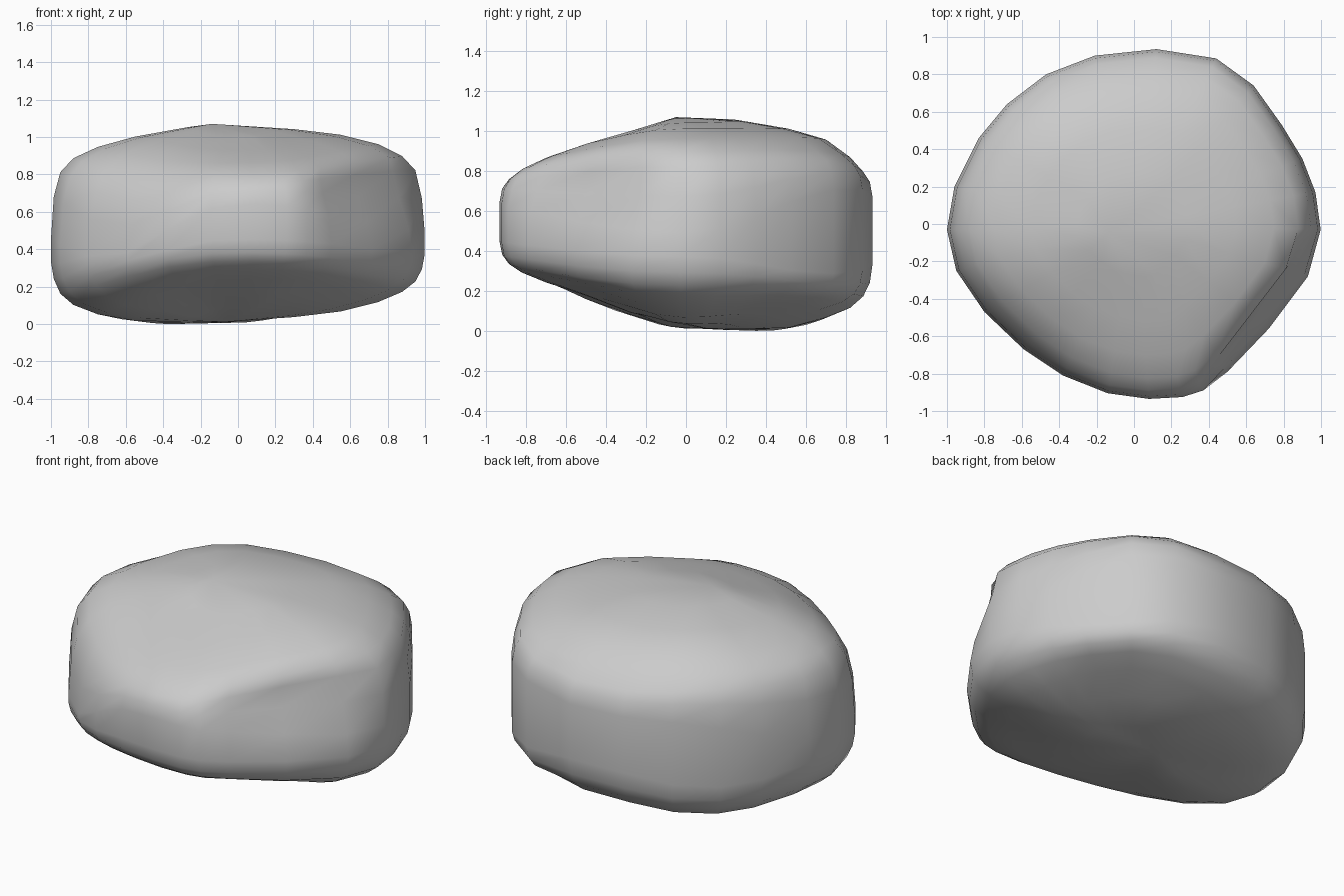
import bpy, bmesh
from mathutils import Vector

if "Cube" in bpy.data.objects:
    bpy.data.objects.remove(bpy.data.objects["Cube"])

# Plan outline of the boulder, counter-clockwise from the right
outline = [(.998, -.03), (.97, .17), (.9, .35), (.79, .53), (.64, .74), (.44, .885),
           (.12, .935), (-.21, .9), (-.47, .8), (-.68, .64), (-.83, .46), (-.96, .2),
           (-1, -.03), (-.95, -.25), (-.8, -.47), (-.59, -.67), (-.38, -.81), (-.14, -.905),
           (.08, -.935), (.26, -.925), (.37, -.89), (.5, -.79), (.72, -.56), (.93, -.28)]

# Rings from bottom to top: scale, height toward front, right, back, left, then
# height offsets at the back-right, front-left, back-left and front-right corners
rings = [(.3, .10, .045, .015, .02, .01, .01, -.005, .01),
         (.55, .19, .075, .02, .025, .04, .02, -.015, .02),
         (.75, .25, .125, .07, .06, .05, 0, -.04, .03),
         (.88, .30, .18, .12, .11, .03, 0, -.05, .02),
         (.95, .345, .235, .18, .17, 0, 0, -.05, 0),
         (.985, .39, .30, .25, .25, -.03, -.02, -.06, 0),
         (1, .46, .38, .35, .34, -.07, -.06, -.07, 0),
         (1, .65, .50, .67, .46, .12, -.18, .07, 0),
         (.985, .72, .68, .75, .69, .08, -.17, .05, 0),
         (.95, .765, .83, .80, .82, .05, -.12, .03, 0),
         (.88, .815, .905, .875, .895, .02, -.06, .02, 0),
         (.75, .87, .97, .965, .955, .01, -.02, .03, 0),
         (.55, .935, 1.02, 1.02, 1.01, 0, 0, .02, 0),
         (.3, 1.005, 1.05, 1.06, 1.055, 0, 0, .01, 0)]

chip_normal = Vector((.793, -.609, 0))


def ring_point(x, y, ring):
    s, front, right, back, left, back_right, front_left, back_left, front_right = ring
    wx = x * x / (x * x + y * y)
    z = wx * (right if x > 0 else left) + (1 - wx) * (back if y > 0 else front)
    if y > 0:
        corner = back_right if x > 0 else back_left
    else:
        corner = front_right if x > 0 else front_left
    z += 4 * wx * (1 - wx) * corner
    p = Vector((x * s, y * s, z))
    # Chipped facet on the front right, leaning inward toward the top
    if z > .42:
        limit = .92 - .13 * min(1, (z - .42) / .36)
        over = p.dot(chip_normal) - limit
        if over > 0:
            p -= chip_normal * over
    return p


bm = bmesh.new()
loops = [[bm.verts.new(ring_point(x, y, r)) for x, y in outline] for r in rings]
n = len(outline)
for a, b in zip(loops, loops[1:]):
    for i in range(n):
        j = (i + 1) % n
        bm.faces.new((a[i], a[j], b[j], b[i]))

# Close the underside and the crown
low = bm.verts.new((-.06, .1, .02))
high = bm.verts.new((-.14, -.05, 1.078))
for i in range(n):
    j = (i + 1) % n
    bm.faces.new((low, loops[0][j], loops[0][i]))
    bm.faces.new((high, loops[-1][i], loops[-1][j]))
base = min(v.co.z for v in bm.verts)
for v in bm.verts:
    v.co.z -= base
bmesh.ops.recalc_face_normals(bm, faces=bm.faces)
for f in bm.faces:
    f.smooth = True

mesh = bpy.data.meshes.new("boulder")
bm.to_mesh(mesh)
bm.free()
boulder = bpy.data.objects.new("boulder", mesh)
bpy.context.collection.objects.link(boulder)
